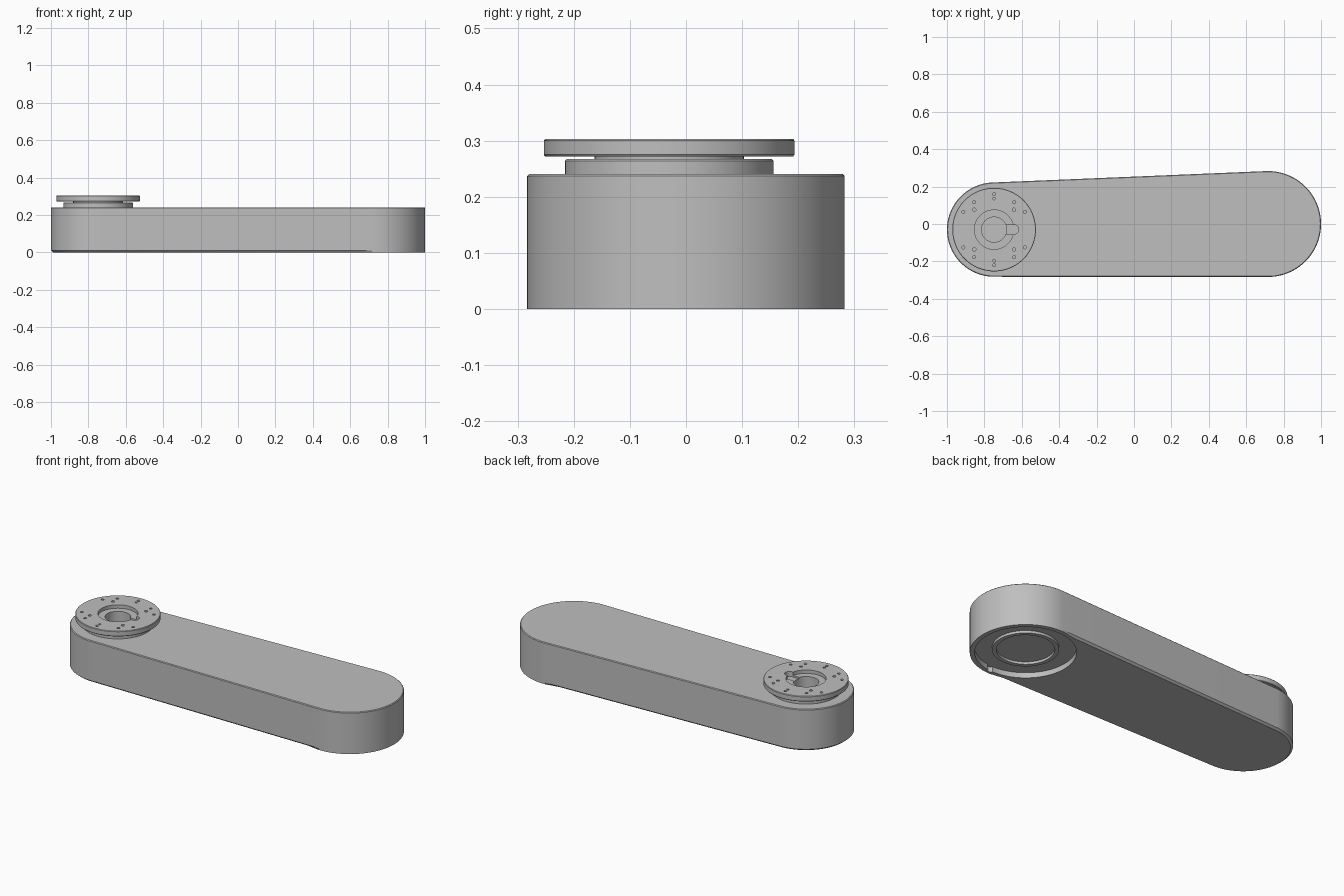
import bpy, bmesh, math
from mathutils import Vector

if "Cube" in bpy.data.objects:
    bpy.data.objects.remove(bpy.data.objects["Cube"], do_unlink=True)

grey = bpy.data.materials.new("satin grey")
grey.use_nodes = True
colour = (0.52, 0.52, 0.52, 1)
grey.diffuse_color = colour
grey.node_tree.nodes["Principled BSDF"].inputs["Base Color"].default_value = colour

SMALL, LARGE = Vector((-0.748, -0.03)), Vector((0.717, 0.0))
R_SMALL, R_LARGE = 0.252, 0.283


def loft(name, rings, wrap=False):
    """Skin a stack of matching rings; cap the ends, or wrap last to first."""
    bm = bmesh.new()
    rows = [[bm.verts.new(p) for p in ring] for ring in rings]
    pairs = list(zip(rows, rows[1:]))
    if wrap:
        pairs.append((rows[-1], rows[0]))
    else:
        bm.faces.new(rows[0])
        bm.faces.new(rows[-1])
    for a, b in pairs:
        for i in range(len(a)):
            j = (i + 1) % len(a)
            bm.faces.new((a[i], a[j], b[j], b[i]))
    bmesh.ops.recalc_face_normals(bm, faces=bm.faces)
    mesh = bpy.data.meshes.new(name)
    bm.to_mesh(mesh)
    bm.free()
    mesh.materials.append(grey)
    obj = bpy.data.objects.new(name, mesh)
    bpy.context.collection.objects.link(obj)
    return obj


def circle(centre, r, z, n=96):
    return [(centre.x + r * math.cos(math.tau * i / n),
             centre.y + r * math.sin(math.tau * i / n), z) for i in range(n)]


def belt(c1, r1, c2, r2, z, inset1=0.0, inset2=0.0, n=48):
    """Outline round two circles, each arc with its own inset."""
    axis = c2 - c1
    phi = math.atan2(axis.y, axis.x)
    beta = math.acos((r1 - r2) / axis.length)

    def on(c, r, angle):
        return c + r * Vector((math.cos(angle), math.sin(angle)))

    def side(angle):
        return on(c1, r1 - inset1, angle).lerp(on(c2, r2 - inset1, angle), 0.945)

    pts = [on(c2, r2 - inset2, phi - beta + 2 * beta * i / n) for i in range(n + 1)]
    pts.append(side(phi + beta))
    sweep = math.tau - 2 * beta
    pts += [on(c1, r1 - inset1, phi + beta + sweep * i / n) for i in range(n + 1)]
    pts.append(side(phi - beta))
    return [(p.x, p.y, z) for p in pts]


def lathe(name, centre, profile):
    return loft(name, [circle(centre, r, z) for r, z in profile], wrap=True)


def drill(name, centre, r, z0, z1, n=96):
    return loft(name, [circle(centre, r, z, n) for z in (z0, z1)])


def cut(target, cutter):
    cutter.hide_render = True
    mod = target.modifiers.new("cut", "BOOLEAN")
    mod.operation, mod.solver, mod.object = "DIFFERENCE", "EXACT", cutter
    bpy.context.view_layer.objects.active = target
    bpy.ops.object.modifier_apply(modifier=mod.name)
    bpy.data.objects.remove(cutter, do_unlink=True)


# Arm body: tapered housing, lower edge chamfered except round the large end
def section(z, a, b):
    return belt(SMALL, R_SMALL, LARGE, R_LARGE, z, a, b)


body = loft("arm_body", [section(0, 0.012, 0), section(0.01, 0, 0),
                         section(0.237, 0, 0), section(0.241, 0.004, 0.004)])

# Bore under the flange, and the round socket with key notch underneath
cut(body, drill("bore_cutter", SMALL, 0.067, 0.18, 0.3))
cut(body, drill("socket_cutter", LARGE, 0.258, -0.05, 0.03))
notch = LARGE + Vector((0.02, -0.25))
cut(body, drill("notch_cutter", notch, 0.02, -0.05, 0.03, 24))

# Raised ring inside the socket
ring = lathe("socket_ring", LARGE, [(0.148, 0.035), (0.148, 0.016),
                                    (0.17, 0.016), (0.17, 0.035)])

# Output flange: hub, narrow neck and disc with a counterbore
flange = lathe("output_flange", SMALL, [
    (0.067, 0.235), (0.067, 0.283), (0.105, 0.283), (0.105, 0.303),
    (0.221, 0.303), (0.2235, 0.3), (0.2235, 0.275), (0.221, 0.272),
    (0.133, 0.272), (0.133, 0.267), (0.183, 0.267), (0.186, 0.264),
    (0.186, 0.235)])

# Keyway on the +x side of the bore
key_in, key_out = (SMALL + Vector((x, 0)) for x in (0.04, 0.107))
cut(flange, loft("keyway_cutter",
                 [belt(key_in, 0.025, key_out, 0.025, z, n=16) for z in (0.274, 0.35)]))

# Bolt and dowel holes: radius of pattern, hole size, angles
patterns = [
    (0.190, 0.008, range(30, 390, 60)),
    (0.150, 0.009, range(45, 405, 90)),
    (0.182, 0.008, (54, 126, 234, 306)),
    (0.166, 0.007, (90, 270)),
]
for reach, size, angles in patterns:
    for deg in angles:
        a = math.radians(deg)
        spot = SMALL + reach * Vector((math.cos(a), math.sin(a)))
        cut(flange, drill("hole_cutter", spot, size, 0.28, 0.35, 16))

# Smooth round walls, crisp edges
bpy.ops.object.select_all(action="DESELECT")
for obj in (body, ring, flange):
    obj.select_set(True)
    bpy.context.view_layer.objects.active = obj
bpy.ops.object.shade_smooth_by_angle(angle=math.radians(30))
